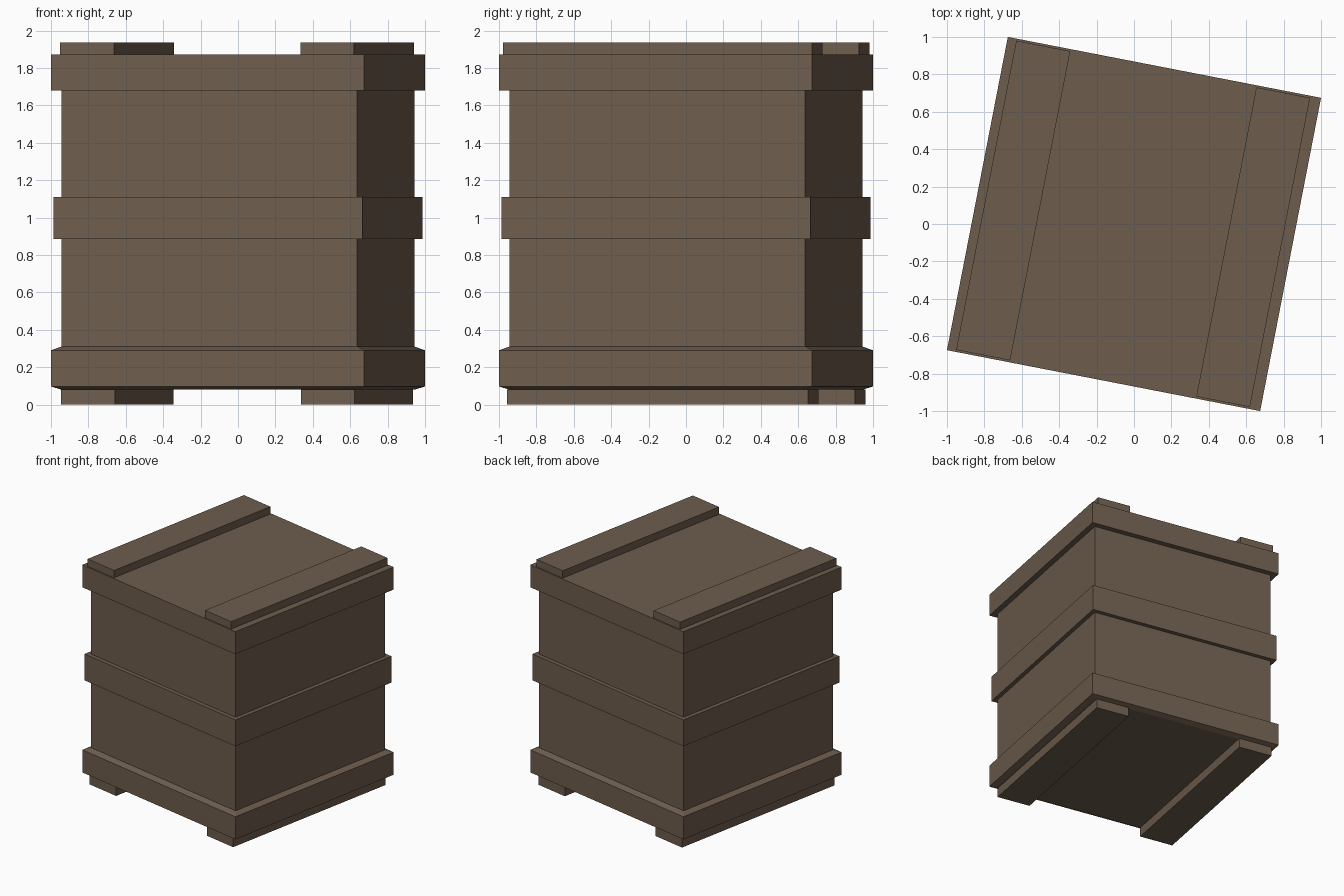
import bpy, bmesh, math
from mathutils import Matrix

if "Cube" in bpy.data.objects:
    bpy.data.objects.remove(bpy.data.objects["Cube"])

TURN = Matrix.Rotation(math.radians(-11), 4, 'Z')

wood = bpy.data.materials.new("brown_wood")
wood.diffuse_color = (0.155, 0.109, 0.075, 1)
wood.use_nodes = True
wood.node_tree.nodes["Principled BSDF"].inputs["Base Color"].default_value = wood.diffuse_color


def finish(name, bm):
    bmesh.ops.transform(bm, matrix=TURN, verts=bm.verts)
    bmesh.ops.recalc_face_normals(bm, faces=bm.faces)
    me = bpy.data.meshes.new(name)
    bm.to_mesh(me)
    bm.free()
    me.materials.append(wood)
    ob = bpy.data.objects.new(name, me)
    bpy.context.collection.objects.link(ob)


def square_stack(name, profile):
    """Closed square tower through (half width, height) points."""
    bm = bmesh.new()
    rings = [[bm.verts.new((sx * h, sy * h, z))
              for sx, sy in ((-1, -1), (1, -1), (1, 1), (-1, 1))]
             for h, z in profile]
    for a, b in zip(rings, rings[1:]):
        for i in range(4):
            j = (i + 1) % 4
            bm.faces.new((a[i], a[j], b[j], b[i]))
    bm.faces.new(rings[0][::-1])
    bm.faces.new(rings[-1])
    finish(name, bm)


def plank(name, x0, x1, half_y, z0, z1):
    bm = bmesh.new()
    bmesh.ops.create_cube(bm, size=1)
    m = (Matrix.Translation(((x0 + x1) / 2, 0, (z0 + z1) / 2))
         @ Matrix.Diagonal((x1 - x0, 2 * half_y, z1 - z0, 1)))
    bmesh.ops.transform(bm, matrix=m, verts=bm.verts)
    finish(name, bm)


# Crate body with bevelled base band, middle band and lid band
square_stack("crate_body", [
    (0.806, 0.08), (0.853, 0.097), (0.853, 0.29), (0.806, 0.31),
    (0.806, 0.885), (0.841, 0.885), (0.841, 1.11), (0.806, 1.11),
    (0.806, 1.68), (0.853, 1.68), (0.853, 1.872)])

# Lid battens and base runners
for side, x0, x1 in (("left", -0.805, -0.511), ("right", 0.503, 0.795)):
    plank(side + "_lid_batten", x0, x1, 0.842, 1.872, 1.935)
    plank(side + "_base_runner", x0, x1, 0.82, 0.0, 0.08)
